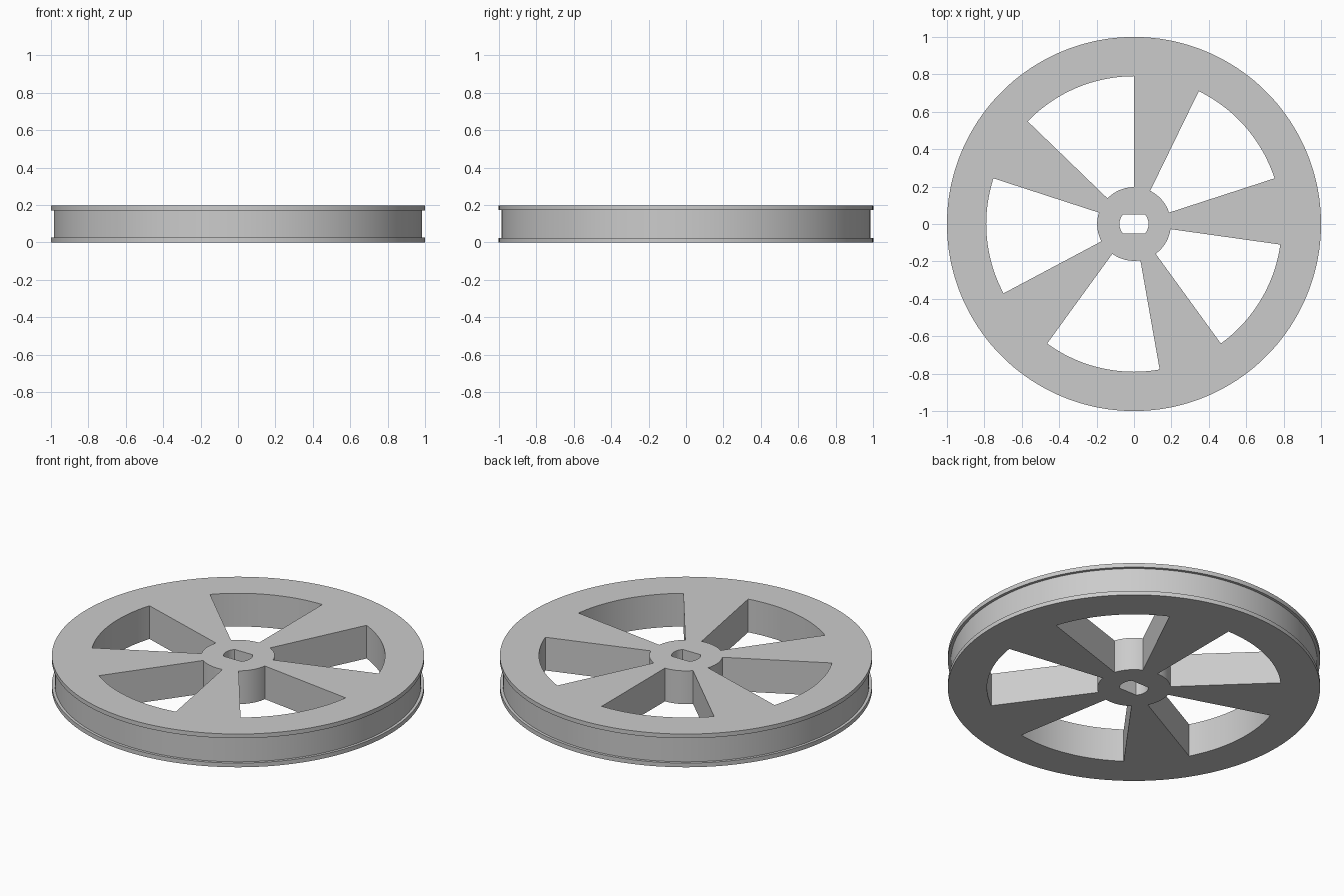
import bpy
import bmesh
from math import cos, sin, radians

cube = bpy.data.objects.get("Cube")
if cube:
    bpy.data.objects.remove(cube, do_unlink=True)

HEIGHT = 0.197
FLANGE = 0.025       # thickness of each rim lip
GROOVE_R = 0.984     # floor of the belt groove
RIM_R = 0.79         # inside of the rim
HUB_R = 0.197
BORE_R, BORE_FLAT = 0.0777, 0.052
STEP = 2             # degrees per facet
PITCH, FIRST, OPENING = 72, 18, 46   # window spacing, start and width


def is_open(angle):
    return (angle - FIRST) % PITCH < OPENING


def bore_radius(angle):
    return min(BORE_R, BORE_FLAT / max(abs(sin(radians(angle))), 0.001))


def rim_section(angle):
    return [(RIM_R, HEIGHT), (RIM_R, 0), (1, 0), (1, FLANGE), (GROOVE_R, FLANGE),
            (GROOVE_R, HEIGHT - FLANGE), (1, HEIGHT - FLANGE), (1, HEIGHT)]


def hub_section(angle):
    r = bore_radius(angle)
    return [(HUB_R, 0), (HUB_R, HEIGHT), (r, HEIGHT), (r, 0)]


def spoke_section(angle):
    return [(HUB_R, 0), (RIM_R, 0), (RIM_R, HEIGHT), (HUB_R, HEIGHT)]


def ring_verts(bm, section, angle):
    a = radians(angle % 360)
    return [bm.verts.new((r * cos(a), r * sin(a), z)) for r, z in section(angle)]


def sweep(bm, section, start, end, skip):
    """Sweep a section round the axis, leaving out sides where skip(side, angle)."""
    for angle in range(start, end, STEP):
        a = ring_verts(bm, section, angle)
        b = ring_verts(bm, section, angle + STEP)
        for i in range(len(a)):
            j = (i + 1) % len(a)
            if not skip(i, angle):
                bm.faces.new((a[i], a[j], b[j], b[i]))


bm = bmesh.new()

# Rim and hub: their facing walls are left open where a spoke joins
for section in (rim_section, hub_section):
    sweep(bm, section, 0, 360, lambda side, angle: side == 0 and not is_open(angle))

# Five wedge spokes: top and bottom swept, then the two flat flanks
for k in range(5):
    start = FIRST + OPENING + k * PITCH
    end = start + PITCH - OPENING
    sweep(bm, spoke_section, start, end, lambda side, angle: side % 2 == 1)
    for flank in (start, end):
        bm.faces.new(ring_verts(bm, spoke_section, flank))

# Weld everything into one solid
bmesh.ops.remove_doubles(bm, verts=bm.verts, dist=0.0002)
bmesh.ops.recalc_face_normals(bm, faces=bm.faces)
mesh = bpy.data.meshes.new("pulley_wheel")
bm.to_mesh(mesh)
bm.free()

# Plain grey material
grey = bpy.data.materials.new("light grey")
grey.use_nodes = True
colour = (0.6, 0.6, 0.6, 1)
grey.diffuse_color = colour
for node in grey.node_tree.nodes:
    if node.type == "BSDF_PRINCIPLED":
        node.inputs["Base Color"].default_value = colour
mesh.materials.append(grey)

wheel = bpy.data.objects.new("pulley_wheel", mesh)
bpy.context.collection.objects.link(wheel)
for other in bpy.context.selected_objects:
    other.select_set(False)
wheel.select_set(True)
bpy.context.view_layer.objects.active = wheel
bpy.ops.object.shade_smooth_by_angle(angle=radians(30))
